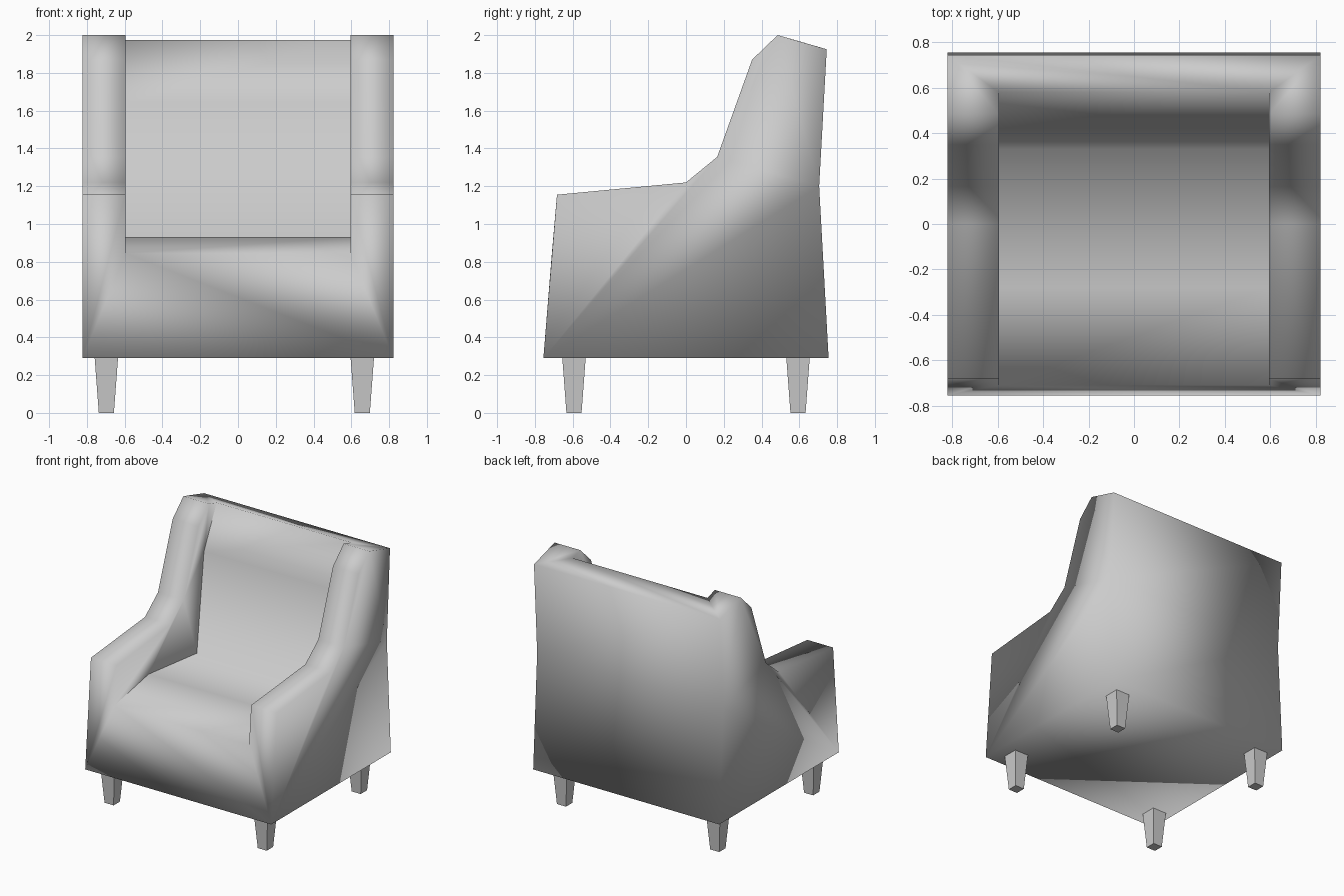
import bpy
import bmesh

if "Cube" in bpy.data.objects:
    bpy.data.objects.remove(bpy.data.objects["Cube"], do_unlink=True)


def material(name, value):
    m = bpy.data.materials.new(name)
    m.use_nodes = True
    colour = (value, value, value, 1)
    m.diffuse_color = colour
    m.node_tree.nodes["Principled BSDF"].inputs["Base Color"].default_value = colour
    return m


def finish(bm, name, mat, smooth):
    bmesh.ops.recalc_face_normals(bm, faces=bm.faces)
    for f in bm.faces:
        f.smooth = smooth
    mesh = bpy.data.meshes.new(name)
    bm.to_mesh(mesh)
    bm.free()
    mesh.materials.append(mat)
    obj = bpy.data.objects.new(name, mesh)
    bpy.context.collection.objects.link(obj)
    return obj


grey = material("light grey", 0.6)

# Side profiles as (y, z): arm and wing top edge, back edge, and seat recess
OUTER_X, INNER_X = 0.8225, 0.595
ARM = [(-0.683, 1.155), (0.0, 1.22), (0.165, 1.355), (0.35, 1.87), (0.485, 2.0)]
BACK = [(0.745, 1.925), (0.705, 1.2), (0.755, 0.29), (-0.755, 0.29)]
SEAT = [(-0.71, 0.845), (-0.28, 0.93), (0.33, 0.865), (0.42, 1.645), (0.58, 1.973)]

# Upholstered body: one shell with the seat recess between the arms
bm = bmesh.new()


def row(x, points):
    return [bm.verts.new((x, y, z)) for y, z in points]


def strip(a, b):
    for i in range(len(a) - 1):
        bm.faces.new((a[i], a[i + 1], b[i + 1], b[i]))


sides = []
for s in (-1, 1):
    outer = row(s * OUTER_X, ARM)
    back = row(s * OUTER_X, BACK)
    inner = row(s * INNER_X, ARM)
    seat = row(s * INNER_X, SEAT)
    strip(outer, inner)                    # arm and wing top
    bm.faces.new(outer + back)             # outer side
    bm.faces.new(inner + seat[::-1])       # inner wall
    sides.append((outer, back, inner, seat))

(o1, b1, i1, s1), (o2, b2, i2, s2) = sides
strip(s1, s2)                              # seat and backrest
strip(b1, b2)                              # back and underside
bm.faces.new((b1[-1], b2[-1], o2[0], i2[0], s2[0], s1[0], i1[0], o1[0]))    # front
bm.faces.new((b1[0], b2[0], o2[-1], i2[-1], s2[-1], s1[-1], i1[-1], o1[-1]))  # top

# Crisp seams where the cushion meets the inner walls
for seat in (s1, s2):
    for a, b in zip(seat, seat[1:]):
        bm.edges.get((a, b)).smooth = False
finish(bm, "upholstered_body", grey, True)

# Four tapered square legs
for yname, y in (("front", -0.593), ("back", 0.593)):
    for xname, x in (("right", -0.697), ("left", 0.658)):
        bm = bmesh.new()
        bmesh.ops.create_cube(bm, size=1)
        for v in bm.verts:
            top = v.co.z > 0
            width = 0.125 if top else 0.08
            v.co = (x + v.co.x * width, y + v.co.y * width, 0.3 if top else 0)
        finish(bm, f"{yname}_{xname}_leg", grey, False)
